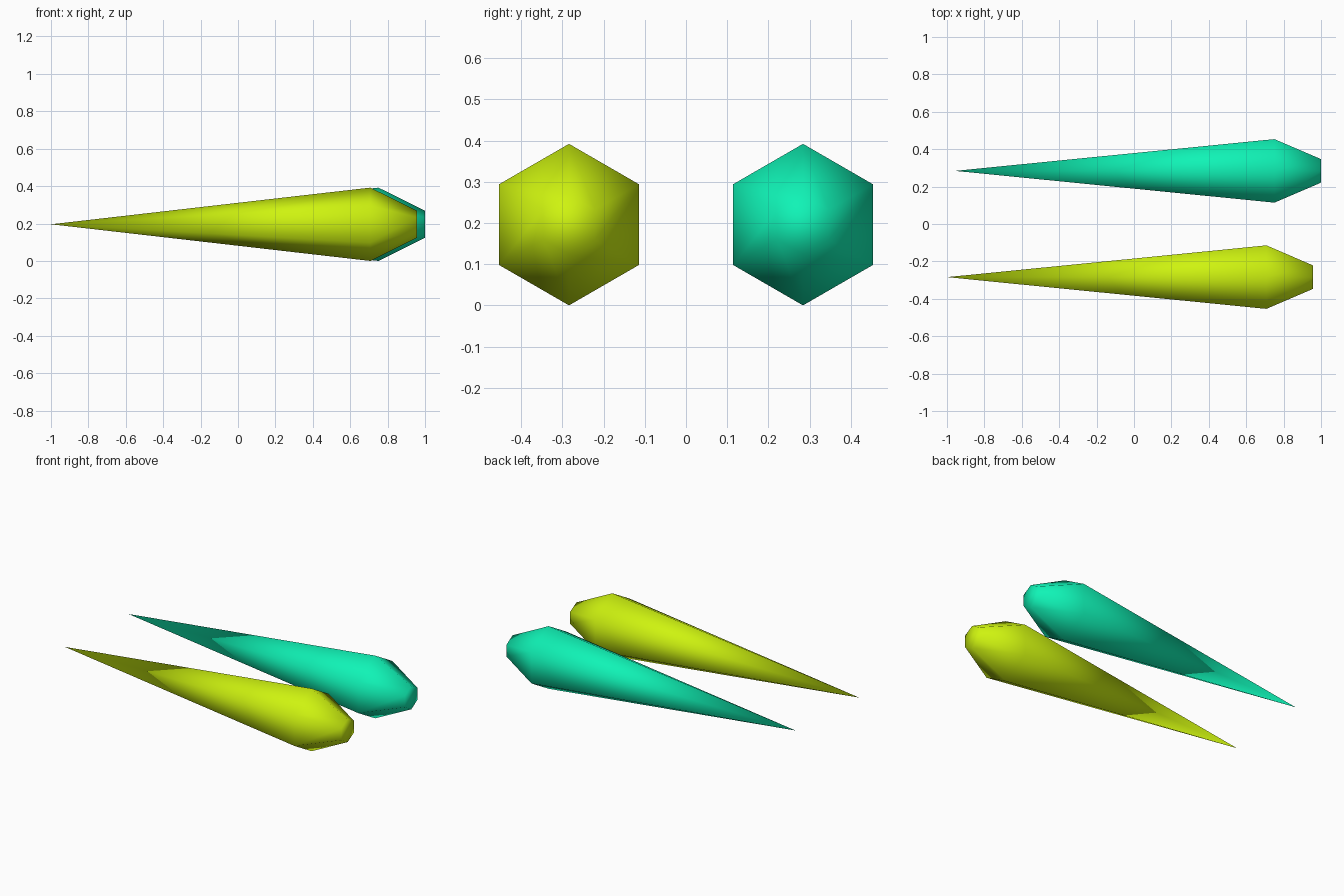
import bpy, bmesh, math

if "Cube" in bpy.data.objects:
    bpy.data.objects.remove(bpy.data.objects["Cube"])

RADIUS = 0.196
SIDES = 6
# (x, radius) profile running from the shoulder to the blunt end
RINGS = [(0.708, RADIUS), (0.957, 0.0725)]
TIP_X = -1.0


def spike(name, offset_x, y, color):
    bm = bmesh.new()
    # hexagonal rings with a corner pointing up
    loops = []
    for x, r in RINGS:
        loops.append([bm.verts.new((x, r * math.sin(i * math.tau / SIDES),
                                    r * math.cos(i * math.tau / SIDES)))
                      for i in range(SIDES)])
    tip = bm.verts.new((TIP_X, 0, 0))
    big, small = loops
    # long taper, short shoulder and end cap
    for i in range(SIDES):
        j = (i + 1) % SIDES
        bm.faces.new((tip, big[i], big[j]))
        bm.faces.new((big[i], small[i], small[j], big[j]))
    bm.faces.new(small)
    bmesh.ops.recalc_face_normals(bm, faces=bm.faces[:])
    for f in bm.faces:
        f.smooth = True
    mesh = bpy.data.meshes.new(name)
    bm.to_mesh(mesh)
    bm.free()
    mat = bpy.data.materials.new(name + "_paint")
    mat.diffuse_color = color
    mat.use_nodes = True
    mat.node_tree.nodes["Principled BSDF"].inputs["Base Color"].default_value = mat.diffuse_color
    mesh.materials.append(mat)
    obj = bpy.data.objects.new(name, mesh)
    obj.location = (offset_x, y, RADIUS)
    bpy.context.collection.objects.link(obj)


# front and back tapered spikes
spike("yellow_spike", 0.0, -0.284, (0.62, 0.90, 0.005, 1))
spike("teal_spike", 0.043, 0.284, (0.005, 0.90, 0.47, 1))
